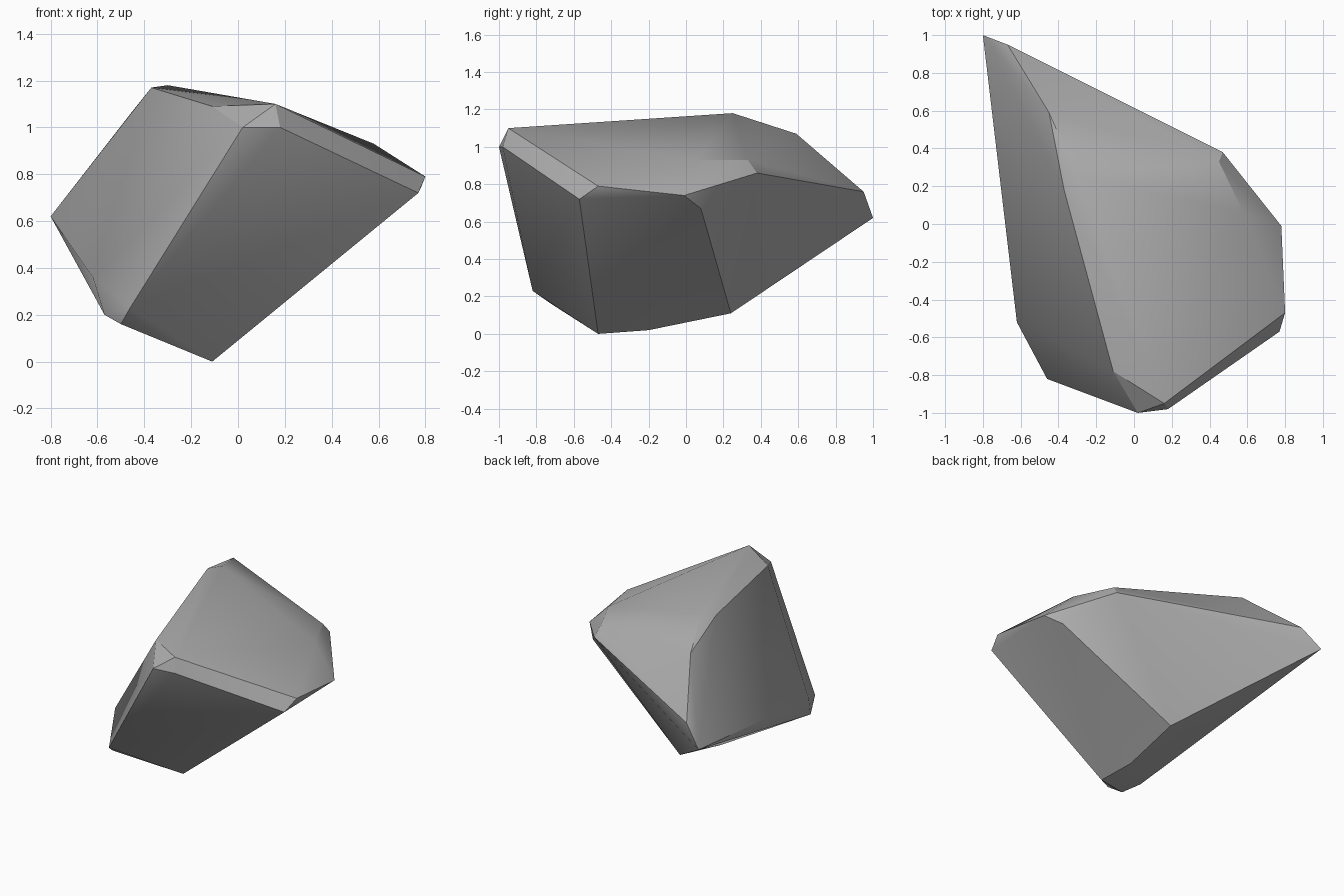
import bpy
import bmesh
import math

default_cube = bpy.data.objects.get("Cube")
if default_cube:
    bpy.data.objects.remove(default_cube, do_unlink=True)


def make_material(name, colour):
    material = bpy.data.materials.new(name)
    material.use_nodes = True
    material.diffuse_color = colour
    shader = material.node_tree.nodes["Principled BSDF"]
    shader.inputs["Base Color"].default_value = colour
    shader.inputs["Roughness"].default_value = .8
    return material


# Corners of the boulder, grouped by the region they shape
back_tip = [(-.8, 1, .62), (-.67, .95, .76)]
top_ridge = [(-.45, .59, 1.07), (-.37, .18, 1.17), (-.3, .25, 1.18),
             (-.11, -.78, 1.09)]
front_corner = [(.02, -1, 1), (.18, -.98, 1), (.16, -.95, 1.1)]
left_rim = [(.77, -.57, .72), (.8, -.47, .79), (.78, -.01, .74),
            (.69, .08, .67), (.47, .38, .86), (.45, .33, .93),
            (.58, .06, .93)]
right_foot = [(-.62, -.52, .36), (-.57, -.61, .2), (-.5, -.72, .16),
              (-.46, -.82, .23)]
bottom_edge = [(-.11, -.47, 0), (-.14, -.2, .02), (-.12, .24, .11)]


def make_boulder(name, corner_groups, material):
    """Wrap a tight faceted skin around all the corners."""
    bm = bmesh.new()
    for group in corner_groups:
        for corner in group:
            bm.verts.new(corner)
    hull = bmesh.ops.convex_hull(bm, input=bm.verts)
    loose = [v for v in bm.verts if not v.link_faces]
    bmesh.ops.delete(bm, geom=loose, context="VERTS")
    # Merge nearly level triangles into broad cut facets
    bmesh.ops.dissolve_limit(bm, angle_limit=math.radians(2),
                             verts=bm.verts, edges=bm.edges)
    bmesh.ops.recalc_face_normals(bm, faces=bm.faces)
    mesh = bpy.data.meshes.new(name)
    bm.to_mesh(mesh)
    bm.free()
    mesh.materials.append(material)
    boulder = bpy.data.objects.new(name, mesh)
    bpy.context.collection.objects.link(boulder)
    return boulder


stone_grey = make_material("stone grey", (.42, .42, .42, 1))
boulder = make_boulder("boulder", [back_tip, top_ridge, front_corner, left_rim,
                                   right_foot, bottom_edge], stone_grey)

# Soft shading across shallow facets, crisp along the broken edges
bpy.ops.object.select_all(action="DESELECT")
boulder.select_set(True)
bpy.context.view_layer.objects.active = boulder
bpy.ops.object.shade_smooth_by_angle(angle=math.radians(30))
